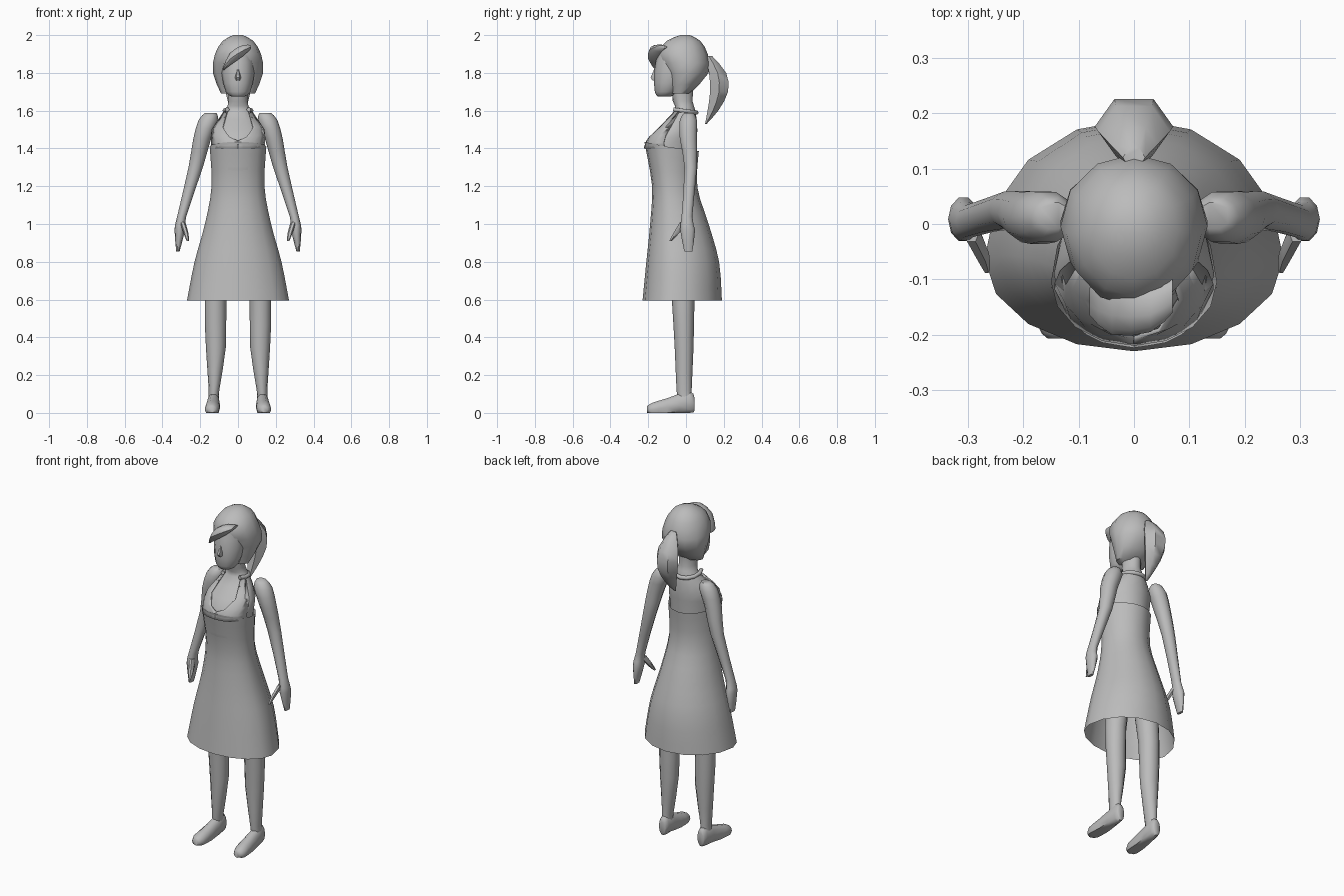
import bpy
import bmesh
from math import sin, cos, pi, radians
from mathutils import Vector
from mathutils.bvhtree import BVHTree

cube = bpy.data.objects.get("Cube")
if cube:
    bpy.data.objects.remove(cube, do_unlink=True)

shade = (0.5, 0.5, 0.5, 1)
grey = bpy.data.materials.new("plain_grey")
grey.use_nodes = True
grey.diffuse_color = shade
grey.node_tree.nodes["Principled BSDF"].inputs["Base Color"].default_value = shade


def to_object(name, bm):
    bmesh.ops.recalc_face_normals(bm, faces=bm.faces)
    mesh = bpy.data.meshes.new(name)
    bm.to_mesh(mesh)
    bm.free()
    obj = bpy.data.objects.new(name, mesh)
    bpy.context.collection.objects.link(obj)
    mesh.materials.append(grey)
    bpy.ops.object.select_all(action="DESELECT")
    bpy.context.view_layer.objects.active = obj
    obj.select_set(True)
    bpy.ops.object.shade_smooth_by_angle(angle=radians(50))
    return obj


def skin_rows(bm, rows, closed):
    count = len(rows[0])
    for low, high in zip(rows, rows[1:]):
        for k in range(count if closed else count - 1):
            following = (k + 1) % count
            bm.faces.new((low[k], low[following], high[following], high[k]))


def smooth_rings(rings, steps):
    """Fill in rings between the given ones along a smooth spline."""
    result = []
    last = len(rings) - 1
    for i in range(last):
        group = zip(rings[max(i - 1, 0)], rings[i], rings[i + 1], rings[min(i + 2, last)])
        group = list(group)
        for step in range(steps):
            t = step / steps
            result.append([b + t / 2 * (c - a + t * (2 * a - 5 * b + 4 * c - d
                           + t * (3 * (b - c) + d - a))) for a, b, c, d in group])
    return result + [rings[last]]


def loft(name, rings, sides=12, axis="z", side=1, capped=True, widest=0.5, tilt=0, steps=2):
    """Skin rings of (position on axis, half width, low, high, optional centre)."""
    bm = bmesh.new()
    rings = smooth_rings(rings, steps)
    rows = []
    for i, (along, half, low, high, *centre) in enumerate(rings):
        middle = low + (high - low) * widest
        lean = tilt * (i / len(rings)) ** 6
        row = []
        for k in range(sides):
            angle = 2 * pi * k / sides
            reach = high - middle if sin(angle) > 0 else middle - low
            across = sum(centre) + half * cos(angle)
            depth = middle + reach * sin(angle)
            if axis == "z":
                point = (across, depth, along - lean * sin(angle))
            elif axis == "y":
                point = (across, along, depth)
            else:
                point = (along, across, depth)
            row.append(bm.verts.new((point[0] * side, point[1], max(point[2], 0))))
        rows.append(row)
    skin_rows(bm, rows, True)
    if capped:
        bm.faces.new(rows[0])
        bm.faces.new(rows[-1])
    return to_object(name, bm)


# Torso with neck, then the face and nose
torso = loft("torso_and_neck", [
    (1.2, .13, -.17, .05), (1.4, .14, -.21, .055), (1.5, .14, -.155, .06),
    (1.6, .07, -.06, .05), (1.65, .05, -.07, .035), (1.75, .05, -.08, .04)],
    sides=16, widest=.4)
loft("face", [
    (1.675, .035, -.15, -.08), (1.7, .065, -.165, -.04),
    (1.8, .087, -.17, .02), (1.9, .08, -.15, .02)])
loft("nose", [(1.82, .005, -.17, -.15), (1.775, .016, -.19, -.15), (1.76, .01, -.18, -.15)],
     sides=6, steps=1)

# Hair cap, swept fringe and ponytail
loft("hair_cap", [
    (1.69, .09, -.08, .02), (1.8, .133, -.11, .12), (1.9, .122, -.15, .115),
    (1.97, .08, -.1, .075), (2, .025, -.03, .02)])
loft("fringe", [
    (-.08, .025, 1.81, 1.83, -.14), (-.04, .05, 1.84, 1.91, -.15),
    (.03, .045, 1.89, 1.95, -.15), (.07, .03, 1.93, 1.945, -.13)], sides=10, axis="x")
loft("ponytail", [
    (1.89, .02, .1, .14), (1.8, .065, .115, .22), (1.7, .067, .12, .23),
    (1.6, .036, .11, .175), (1.53, .008, .1, .11)], sides=6)

# Flared dress, open at the hem and dipping at the back
loft("dress", [
    (.595, .27, -.23, .19), (.8, .23, -.21, .175), (1, .175, -.19, .12),
    (1.2, .14, -.18, .06), (1.41, .15, -.22, .068)],
    sides=16, capped=False, widest=.4, tilt=.04, steps=3)

# Halter panels laid on the chest
chest = bmesh.new()
chest.from_mesh(torso.data)
surface = BVHTree.FromBMesh(chest)
chest.free()


def on_chest(x, z):
    hit = surface.ray_cast(Vector((x, -1, z)), Vector((0, 1, 0)))[0]
    if hit is None:
        hit = surface.find_nearest(Vector((x, -.1, z)))[0]
    return hit + Vector((0, -.01, 0))


# Inner and outer edge, from the bust up to the neck
inner_edge = [(0, 1.4), (0, 1.44), (.045, 1.46), (.08, 1.51), (.055, 1.6)]
outer_edge = [(.14, 1.4), (.14, 1.43), (.14, 1.47), (.13, 1.51), (.08, 1.59)]
for side, label in ((1, "left_"), (-1, "right_")):
    bm = bmesh.new()
    rows = []
    for inner, outer in zip(inner_edge, outer_edge):
        blend = [Vector(inner).lerp(Vector(outer), k / 5) for k in range(6)]
        rows.append([bm.verts.new(on_chest(side * p.x, p.y)) for p in blend])
    skin_rows(bm, rows, False)
    panel = to_object(label + "halter_panel", bm)
    solid = panel.modifiers.new("thickness", "SOLIDIFY")
    solid.thickness = .008
    solid.offset = 0

# Collar strap running behind the neck
curve = bpy.data.curves.new("collar_strap", "CURVE")
curve.dimensions = "3D"
curve.bevel_depth = .012
curve.bevel_resolution = 1
curve.use_fill_caps = True
spline = curve.splines.new("POLY")
spline.points.add(8)
for k, point in enumerate(spline.points):
    turn = pi * (1.2 - 1.4 * k / 8)
    point.co = (.07 * cos(turn), -.02 + .075 * sin(turn), 1.6 - .01 * sin(turn), 1)
strap = bpy.data.objects.new("collar_strap", curve)
bpy.context.collection.objects.link(strap)
curve.materials.append(grey)

# Limbs, built once per side
for side, label in ((1, "left_"), (-1, "right_")):
    loft(label + "arm", [
        (1.588, .03, -.01, .04, .145), (1.55, .052, -.035, .06, .157),
        (1.45, .047, -.035, .06, .19), (1.3, .038, -.01, .06, .224),
        (1.04, .024, -.025, .035, .298), (.97, .028, -.033, .05, .308),
        (.855, .009, -.01, .035, .318)], sides=10, side=side)
    loft(label + "thumb", [
        (1.01, .015, -.035, .01, .294), (.95, .013, -.07, -.035, .275),
        (.91, .006, -.09, -.075, .266)], sides=6, side=side)
    loft(label + "leg", [
        (.95, .07, -.1, .06, .085), (.6, .058, -.075, .045, .118),
        (.35, .053, -.06, .04, .117), (.12, .028, -.05, .03, .127),
        (.05, .028, -.04, .035, .13)], side=side)
    loft(label + "foot", [
        (.045, .02, .01, .08, .128), (.02, .03, -.01, .12, .128),
        (-.1, .038, -.02, .08, .133), (-.18, .038, -.02, .055, .138),
        (-.207, .018, 0, .035, .138)], sides=10, axis="y", side=side)
